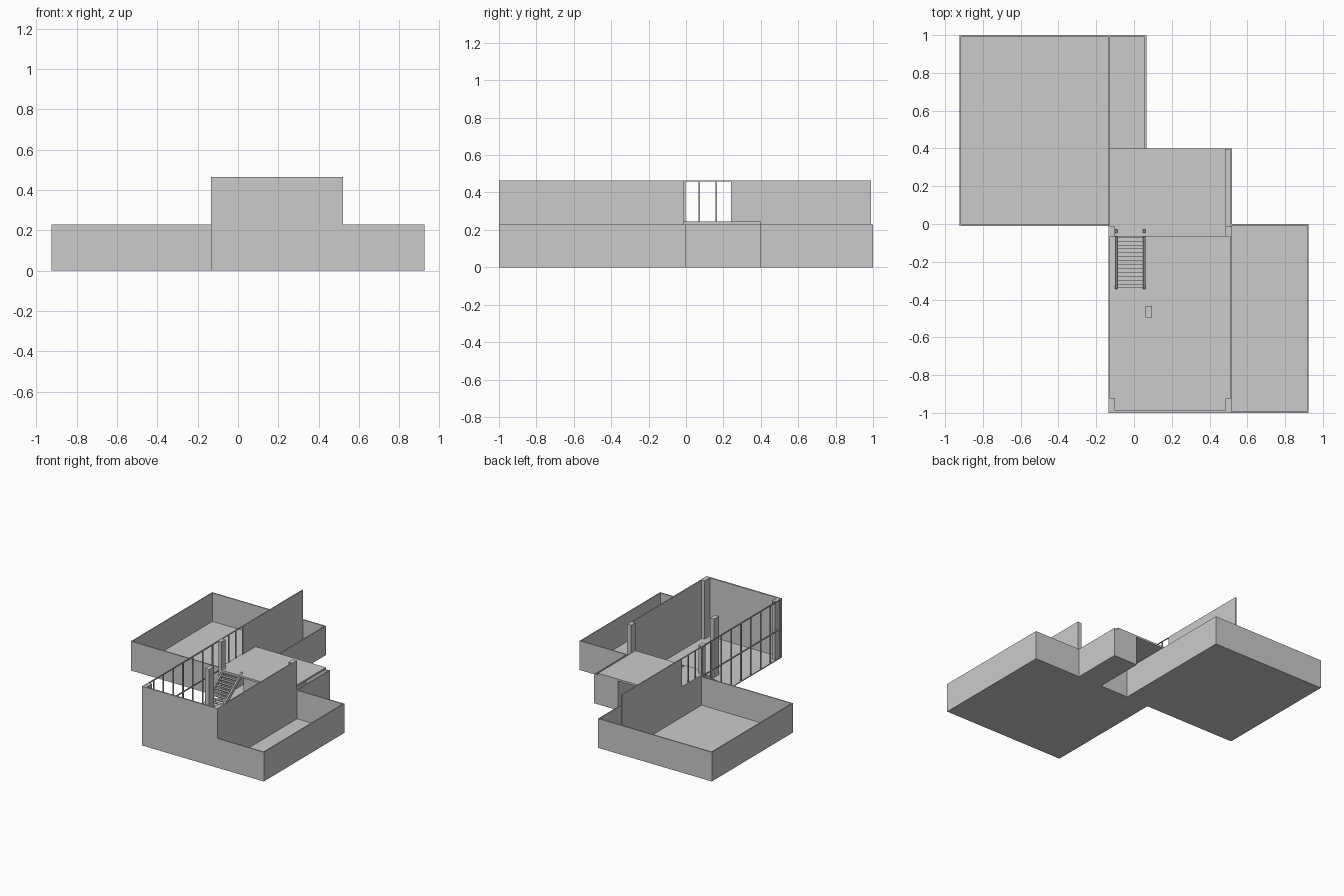
import bpy, bmesh

if "Cube" in bpy.data.objects:
    bpy.data.objects.remove(bpy.data.objects["Cube"])

H, L, T = 0.465, 0.23, 0.009   # tall wall, low wall, wall thickness


def box(name, x0, x1, y0, y1, z0, z1):
    bm = bmesh.new()
    bmesh.ops.create_cube(bm, size=1)
    for v in bm.verts:
        v.co = ((x0 + x1) / 2 + v.co.x * (x1 - x0),
                (y0 + y1) / 2 + v.co.y * (y1 - y0),
                (z0 + z1) / 2 + v.co.z * (z1 - z0))
    me = bpy.data.meshes.new(name)
    bm.to_mesh(me)
    bm.free()
    ob = bpy.data.objects.new(name, me)
    bpy.context.collection.objects.link(ob)
    return ob


def prism(name, yz, x0, x1):
    bm = bmesh.new()
    face = bm.faces.new([bm.verts.new((x0, y, z)) for y, z in yz])
    ext = bmesh.ops.extrude_face_region(bm, geom=[face])
    for v in ext["geom"]:
        if isinstance(v, bmesh.types.BMVert):
            v.co.x = x1
    bmesh.ops.recalc_face_normals(bm, faces=bm.faces)
    me = bpy.data.meshes.new(name)
    bm.to_mesh(me)
    bm.free()
    bpy.context.collection.objects.link(bpy.data.objects.new(name, me))


# Floors (the entrance alcove under the landing stays open)
F = 0.006
box("left_room_floor", -0.925, 0.065, -0.01, 1, 0, F)
box("main_room_floor", -0.135, 0.52, -1, 0, 0, F)
box("right_room_floor", 0.52, 0.925, -1, 0, 0, F)
box("under_landing_floor", 0.31, 0.52, 0, 0.4, 0, F)

# Left room walls
box("left_room_west_wall", -0.925, -0.925 + T, -0.01, 1, 0, L)
box("left_room_back_wall", -0.925, 0.065, 1 - T, 1, 0, L)
box("left_room_front_wall", -0.925, -0.13, -0.01, -0.01 + T, 0, L)
box("left_room_east_wall", 0.065 - T, 0.065, 0, 1, 0, L)
box("tall_divider_wall", -0.135, -0.126, 0.24, 0.99, 0, H)
box("divider_sill_wall", -0.135, -0.126, -0.01, 0.24, 0, 0.245)

# Right room walls
box("right_room_front_wall", 0.52, 0.925, -1, -1 + T, 0, L)
box("right_room_back_wall", 0.52, 0.925, -T, 0, 0, L)
box("right_room_east_wall", 0.925 - T, 0.925, -1, 0, 0, L)

# Main room walls
box("main_front_wall", -0.135, 0.52, -1, -0.988, 0, H)
box("main_east_wall", 0.511, 0.52, -1, -0.012, 0, H)

# Entrance alcove and the low walls below the landing
box("landing_east_wall", 0.511, 0.52, -0.012, 0.4, 0, L)
box("landing_back_wall", 0.31, 0.52, 0.391, 0.4, 0, L)
box("alcove_inner_wall", 0.065 - T, 0.31 + T, -T, 0, 0, L)
box("alcove_side_wall", 0.31, 0.31 + T, 0, 0.4, 0, L)

# Upper landing
box("landing_slab", -0.126, 0.485, -0.065, 0.4, 0.23, 0.245)

# Pillars
for n, (x, y0, y1) in enumerate([(-0.126, -0.988, -0.925), (0.485, -0.988, -0.925),
                                 (-0.126, -0.065, -0.012), (0.485, -0.065, -0.012)]):
    box(f"corner_pillar_{n}", x, x + 0.026, y0, y1, 0, H)
box("free_pillar", 0.06, 0.095, -0.495, -0.435, 0, H)

# Window frame along the left side of the main room
B = 0.008
for i in range(9):
    y = -0.988 + i * 0.122
    box(f"window_mullion_{i}", -0.135, -0.127, y, y + B, 0, H)
for i, z in enumerate((0.0, 0.225, H - B)):
    box(f"window_rail_{i}", -0.135, -0.127, -0.99, -0.01, z, z + B)

# Window frame in the divider gap
for i, y in enumerate((0.067, 0.157)):
    box(f"gap_mullion_{i}", -0.135, -0.127, y, y + B, 0.245, H)
box("gap_top_rail", -0.135, -0.127, -0.01, 0.24, H - 0.005, H)

# Staircase with open treads and sloped stringers
N = 15
run, rise = 0.31 / N, 0.245 / N
for i in range(N):
    y, z = -0.34 + i * run, (i + 1) * rise
    box(f"stair_tread_{i}", -0.092, 0.052, y, y + run, z - 0.006, z)
for n, x in enumerate((-0.1, 0.048)):
    prism(f"stair_stringer_{n}", [(-0.345, 0.004), (-0.315, 0.004), (-0.03, 0.225),
                                  (-0.03, 0.258), (-0.345, 0.022)], x, x + 0.012)
